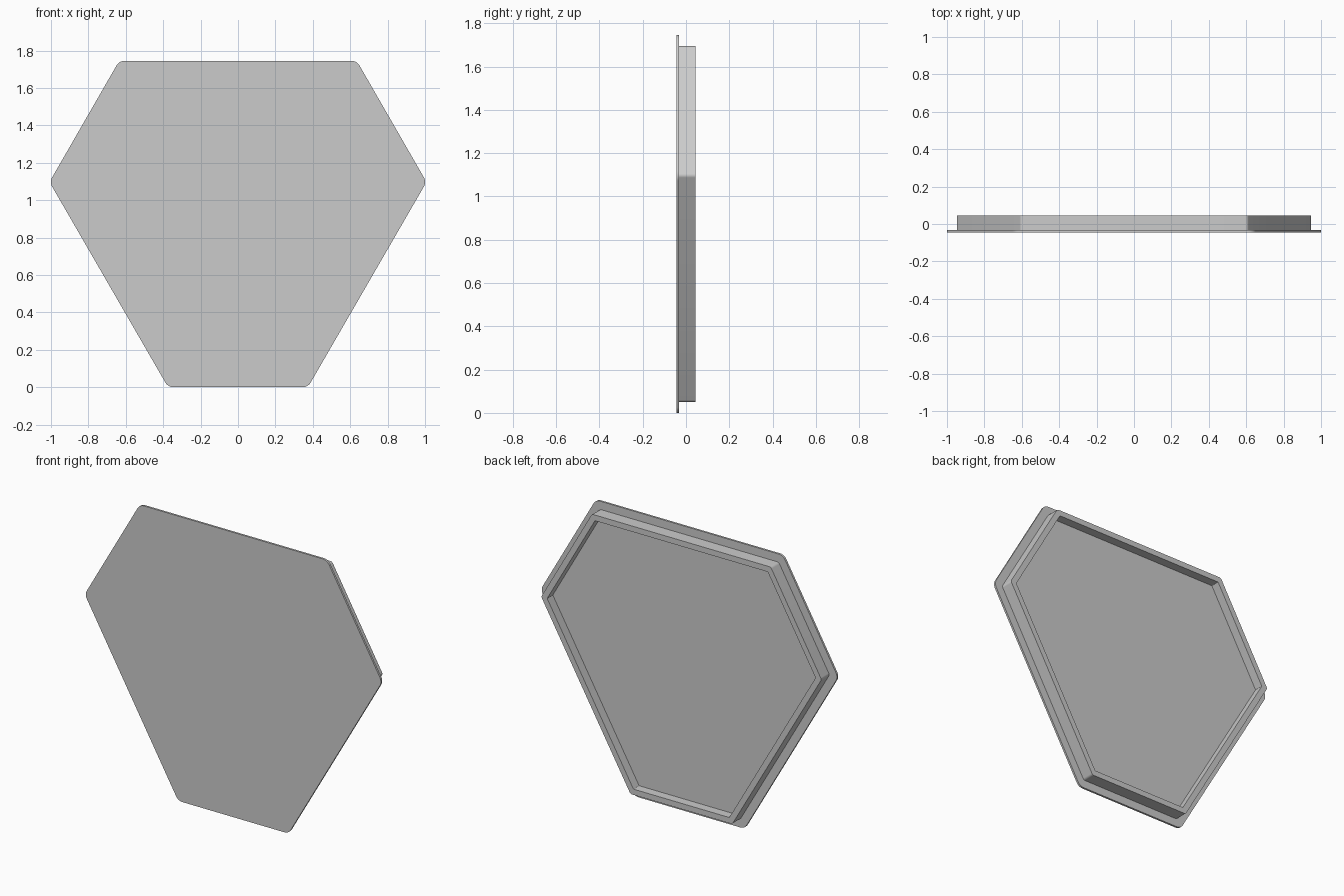
import bpy, bmesh
from math import cos, sin, radians

cube = bpy.data.objects.get("Cube")
if cube:
    bpy.data.objects.remove(cube, do_unlink=True)

# Sharp corners (x, z), one every 60 degrees starting at the right tip
CORNERS = [(1.008, 1.097), (0.635, 1.745), (-0.635, 1.745),
           (-1.008, 1.097), (-0.374, 0), (0.374, 0)]
STEPS = 6


def ring(bm, y, inset, radius):
    """Rounded outline moved inward by inset, at depth y."""
    verts = []
    pull = (inset + radius) / cos(radians(30))
    for i, (x, z) in enumerate(CORNERS):
        mid = radians(60 * i)
        cx, cz = x - pull * cos(mid), z - pull * sin(mid)
        for s in range(STEPS + 1):
            a = mid + radians(60 * s / STEPS - 30)
            verts.append(bm.verts.new((cx + radius * cos(a), y, cz + radius * sin(a))))
    return verts


# Cross-section from the front plate edge to the recessed floor: y, inset, radius
SECTION = [
    (-0.045, 0, 0.05), (-0.0325, 0, 0.05),            # thin flange
    (-0.0325, 0.05, 0.02), (0.045, 0.05, 0.02),       # outer rim wall
    (0.045, 0.085, 0.003), (-0.01, 0.085, 0.003),     # rim top and inner wall
]

bm = bmesh.new()
rings = [ring(bm, *row) for row in SECTION]
for a, b in zip(rings, rings[1:]):
    for i in range(len(a)):
        j = (i + 1) % len(a)
        bm.faces.new((a[i], a[j], b[j], b[i]))
bm.faces.new(rings[0])     # front face
bm.faces.new(rings[-1])    # recessed floor
bmesh.ops.recalc_face_normals(bm, faces=bm.faces)

mesh = bpy.data.meshes.new("hexagonal_panel")
bm.to_mesh(mesh)
bm.free()
panel = bpy.data.objects.new("hexagonal_panel", mesh)
bpy.context.collection.objects.link(panel)

# Plain grey material
grey = bpy.data.materials.new("light_grey")
grey.use_nodes = True
color = (0.6, 0.6, 0.6, 1)
grey.diffuse_color = color
grey.node_tree.nodes["Principled BSDF"].inputs["Base Color"].default_value = color
mesh.materials.append(grey)

# Smooth rounded corners, sharp edges elsewhere
bpy.ops.object.select_all(action='DESELECT')
panel.select_set(True)
bpy.context.view_layer.objects.active = panel
bpy.ops.object.shade_smooth_by_angle(angle=radians(30))
